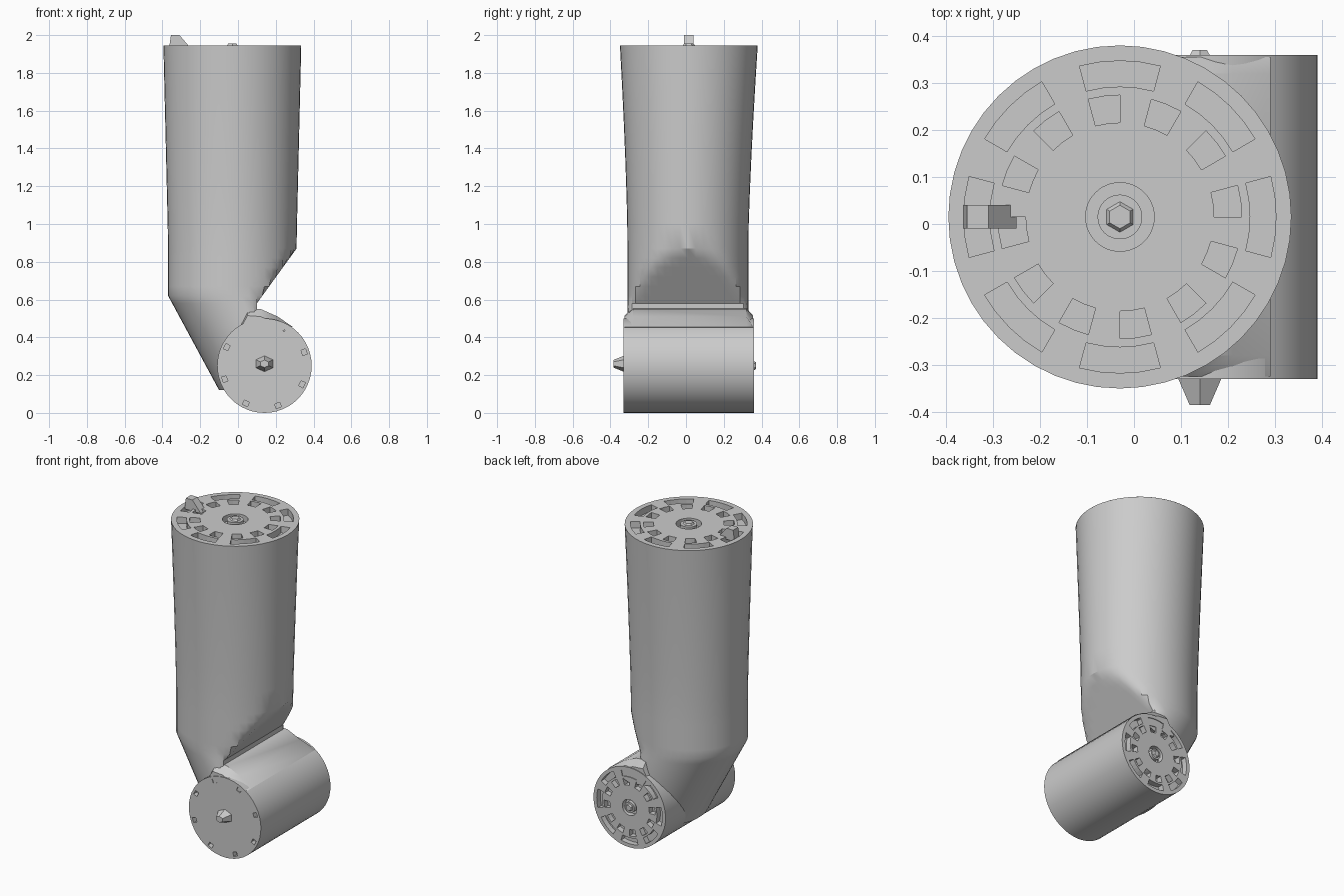
import bpy, bmesh
from math import cos, sin, pi, radians
from mathutils import Matrix, Vector

if "Cube" in bpy.data.objects:
    bpy.data.objects.remove(bpy.data.objects["Cube"])

SEG = 48
grey = bpy.data.materials.new("plain_grey")
grey.use_nodes = True
grey.diffuse_color = (0.6, 0.6, 0.6, 1)
grey.node_tree.nodes["Principled BSDF"].inputs["Base Color"].default_value = (0.6, 0.6, 0.6, 1)


def finish(name, bm, smooth=False, matrix=Matrix(), recalc=True):
    if recalc:
        bmesh.ops.recalc_face_normals(bm, faces=bm.faces)
    bm.transform(matrix)
    mesh = bpy.data.meshes.new(name)
    bm.to_mesh(mesh)
    bm.free()
    mesh.materials.append(grey)
    ob = bpy.data.objects.new(name, mesh)
    bpy.context.collection.objects.link(ob)
    if smooth:
        bpy.ops.object.select_all(action='DESELECT')
        ob.select_set(True)
        bpy.context.view_layer.objects.active = ob
        bpy.ops.object.shade_smooth_by_angle(angle=radians(30))
    return ob


def loft(bm, rings):
    """Skin a list of closed rings of points with quads."""
    loops = [[bm.verts.new(p) for p in ring] for ring in rings]
    for a, b in zip(loops, loops[1:]):
        for i in range(len(a)):
            j = (i + 1) % len(a)
            bm.faces.new((a[i], a[j], b[j], b[i]))
    return loops


def circle(rx, ry, z, x=0, y=0):
    return [Vector((x + rx * cos(2 * pi * i / SEG), y + ry * sin(2 * pi * i / SEG), z))
            for i in range(SEG)]


def end_cap(name, radii, rule, matrix, depth):
    """Round plate of unit radius; faces picked by rule(band, segment) sink to form pockets."""
    bm = bmesh.new()
    loops = loft(bm, [circle(r, r, 0) for r in radii])
    sunk = [f for k, f in enumerate(bm.faces) if rule(k // SEG, k % SEG)]
    bm.faces.new(loops[-1])
    for f in bm.faces:
        f.normal_update()
        if f.normal.z < 0:
            f.normal_flip()
    out = bmesh.ops.extrude_face_region(bm, geom=sunk)
    moved = [v for v in out["geom"] if isinstance(v, bmesh.types.BMVert)]
    bmesh.ops.translate(bm, verts=moved, vec=(0, 0, -depth))
    bmesh.ops.delete(bm, geom=[f for f in sunk if f.is_valid], context='FACES_ONLY')
    return finish(name, bm, matrix=matrix)


# Column: slightly flared tube whose foot leans over and is cut flat on its left
def column_ring(z):
    flare = max(0, (z - 0.9) / 1.05)
    rx = 0.34 + 0.025 * flare
    ry = 0.32 + 0.045 * flare ** 1.4
    lean = max(0, 0.62 - z) * 0.54
    ring = circle(rx, ry, z, -0.03 + lean, 0.01 + 0.005 * flare)
    limit = 0.10 + max(0, z - 0.58) * 0.724
    for p in ring:
        p.x = min(p.x, limit)
    return ring


bm = bmesh.new()
heights = [1.945, 1.75, 1.55, 1.35, 1.15, 1.0, 0.87, 0.82, 0.77, 0.72, 0.67, 0.62,
           0.58, 0.45, 0.3, 0.12]
loops = loft(bm, [column_ring(z) for z in heights])
bm.faces.new(loops[-1])
finish("column", bm, True)

# Joint barrel lying front to back
to_back = Matrix.Rotation(-pi / 2, 4, 'X')
to_front = Matrix.Rotation(pi / 2, 4, 'X')
bm = bmesh.new()
loft(bm, [circle(0.25, 0.25, z) for z in (-0.33, 0.36)])
finish("joint_barrel", bm, True, Matrix.Translation((0.14, 0, 0.25)) @ to_back)

# Web where the barrel meets the column
bm = bmesh.new()
outline = [(0.05, 0.555), (0.12, 0.55), (0.21, 0.51), (0.29, 0.455), (0.14, 0.4), (0.0, 0.42)]
loops = loft(bm, [[(x, y, z - drop * (z > 0.5)) for x, z in outline]
                  for y, drop in ((-0.325, 0.04), (-0.28, 0), (0.32, 0), (0.355, 0.04))])
bm.faces.new(loops[0])
bm.faces.new(loops[-1])
finish("joint_web", bm, True)


# Machined end plates: toothed groove, outer slots and stepped hub
def machined(band, seg):
    slot = band == 1 and (seg + 2) % 6 < 4
    groove = band == 3 and seg % 4 < 2
    hub = band == 6
    return slot or groove or hub


RADII = [1, 0.91, 0.76, 0.71, 0.55, 0.3, 0.2, 0.13, 0.06]
end_cap("top_plate", RADII, machined,
        Matrix.Translation((-0.03, 0.015, 1.945)) @ Matrix.Diagonal((0.365, 0.365, 1, 1)), 0.04)
end_cap("rear_plate", RADII, machined,
        Matrix.Translation((0.14, 0.36, 0.25)) @ to_back @ Matrix.Diagonal((0.25, 0.25, 1, 1)), 0.035)
end_cap("front_plate", [1, 0.94, 0.84, 0.3],
        lambda band, seg: band == 1 and seg % 6 == 2,
        Matrix.Translation((0.14, -0.33, 0.25)) @ to_front @ Matrix.Diagonal((0.25, 0.25, 1, 1)), 0.03)


# Faceted studs in the middle of the plates
def stud(name, r1, r2, height, matrix, sides=6):
    bm = bmesh.new()
    bmesh.ops.create_cone(bm, cap_ends=True, segments=sides, radius1=r1, radius2=r2, depth=height)
    finish(name, bm, matrix=matrix)


stud("front_stud", 0.06, 0.025, 0.07,
     Matrix.Translation((0.14, -0.35, 0.26)) @ to_front @ Matrix.Diagonal((1, 0.8, 1, 1)))
stud("top_stud", 0.04, 0.025, 0.02, Matrix.Translation((-0.03, 0.015, 1.945)))
stud("rear_stud", 0.03, 0.018, 0.02, Matrix.Translation((0.14, 0.36, 0.25)) @ to_back)

# Small locating peg on the right of the top plate
bm = bmesh.new()
peg = [(-0.365, 1.93), (-0.355, 2.0), (-0.31, 2.0), (-0.25, 1.93)]
loops = loft(bm, [[(x, y, z) for x, z in peg] for y in (-0.01, 0.04)])
bm.faces.new(loops[0])
bm.faces.new(loops[-1])
finish("top_peg", bm)
